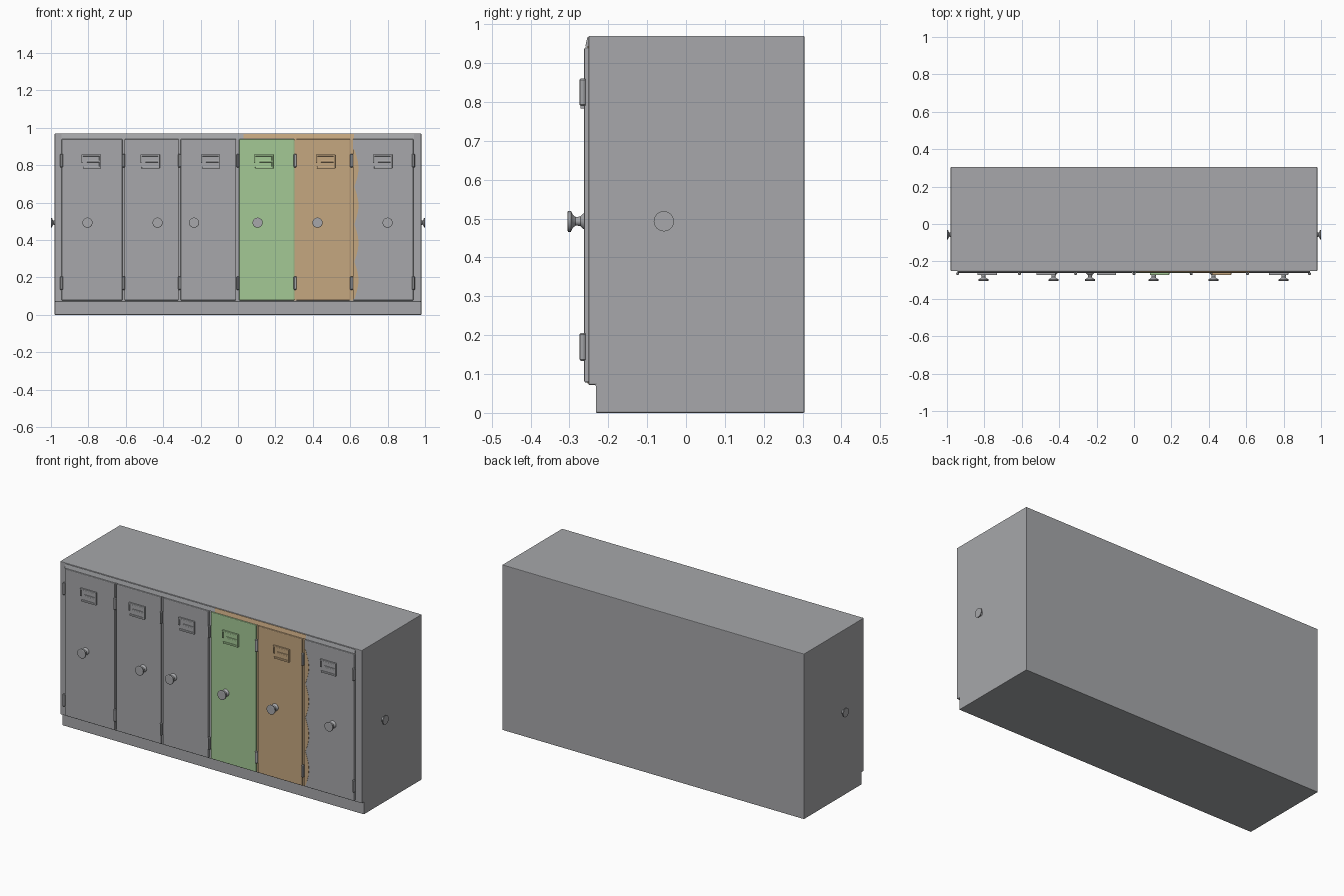
import bpy, bmesh, math
from mathutils import Matrix, Vector

if "Cube" in bpy.data.objects:
    bpy.data.objects.remove(bpy.data.objects["Cube"])


def material(name, rgb):
    m = bpy.data.materials.new(name)
    m.diffuse_color = (*rgb, 1)
    m.use_nodes = True
    m.node_tree.nodes["Principled BSDF"].inputs["Base Color"].default_value = m.diffuse_color
    return m


GREY = material("locker grey", (0.385, 0.39, 0.405))
GREEN = material("pale green", (0.37, 0.58, 0.30))
ORANGE = material("tan orange", (0.56, 0.385, 0.215))


def finish(bm, name, mat, bevel=0, smooth=False):
    bmesh.ops.recalc_face_normals(bm, faces=bm.faces)
    mesh = bpy.data.meshes.new(name)
    bm.to_mesh(mesh)
    bm.free()
    mesh.materials.append(mat)
    ob = bpy.data.objects.new(name, mesh)
    bpy.context.collection.objects.link(ob)
    if bevel:
        mod = ob.modifiers.new("bevel", 'BEVEL')
        mod.width, mod.segments = bevel, 2
    if smooth:
        bpy.ops.object.select_all(action='DESELECT')
        ob.select_set(True)
        bpy.context.view_layer.objects.active = ob
        bpy.ops.object.shade_smooth_by_angle()
    return ob


def add_box(bm, x0, x1, y0, y1, z0, z1):
    m = Matrix.Translation(((x0 + x1) / 2, (y0 + y1) / 2, (z0 + z1) / 2)) \
        @ Matrix.Diagonal((x1 - x0, y1 - y0, z1 - z0, 1))
    bmesh.ops.create_cube(bm, size=1, matrix=m)


def box(name, mat, *size, bevel=0):
    bm = bmesh.new()
    add_box(bm, *size)
    return finish(bm, name, mat, bevel)


def prism(name, mat, pts, direction, bevel=0):
    bm = bmesh.new()
    face = bm.faces.new([bm.verts.new(p) for p in pts])
    ext = bmesh.ops.extrude_face_region(bm, geom=[face])
    new = [v for v in ext["geom"] if isinstance(v, bmesh.types.BMVert)]
    bmesh.ops.translate(bm, verts=new, vec=direction)
    return finish(bm, name, mat, bevel)


def lathe(name, profile, place, sides=24):
    # Profile holds (radius, height) pairs turned about local z
    bm = bmesh.new()
    rings = []
    for r, h in profile:
        rings.append([bm.verts.new(place @ Vector((r * math.cos(2 * math.pi * i / sides),
                                                   r * math.sin(2 * math.pi * i / sides), h)))
                      for i in range(sides)])
    for a, b in zip(rings, rings[1:]):
        for i in range(sides):
            j = (i + 1) % sides
            bm.faces.new((a[i], a[j], b[j], b[i]))
    bm.faces.new(rings[0])
    bm.faces.new(rings[-1])
    return finish(bm, name, GREY, smooth=True)


# Cabinet with a recessed plinth at the front
side = [(-0.232, 0), (0.305, 0), (0.305, 0.97), (-0.251, 0.97), (-0.251, 0.072), (-0.232, 0.072)]
prism("cabinet", GREY, [(-0.98, y, z) for y, z in side], (1.96, 0, 0), bevel=0.003)

# Doors: left edge, right edge, knob x, label x, colour
FRONT = -0.262
doors = [(-0.943, -0.618, -0.805, -0.785, GREY),
         (-0.607, -0.317, -0.43, -0.47, GREY),
         (-0.307, -0.010, -0.235, -0.147, GREY),
         (0.006, 0.302, 0.105, 0.137, GREEN),
         (0.310, 0.600, 0.425, 0.468, ORANGE),
         (0.614, 0.938, 0.80, 0.773, GREY)]
knob_profile = [(0.021, 0), (0.019, 0.004), (0.012, 0.010), (0.011, 0.022),
                (0.017, 0.029), (0.027, 0.034), (0.027, 0.041), (0.024, 0.043)]

for n, (x0, x1, kx, lx, mat) in enumerate(doors, 1):
    box(f"door_{n}", mat, x0, x1, FRONT, -0.245, 0.078, 0.94, bevel=0.004)
    lathe(f"door_knob_{n}", knob_profile,
          Matrix.Translation((kx, FRONT, 0.493)) @ Matrix.Rotation(math.pi / 2, 4, 'X'))
    # Raised name holder: rim bars around a shallow recess, with a vent lip
    bm = bmesh.new()
    for a, b, lo, hi in ((-0.052, 0.050, 0.848, 0.858), (-0.052, -0.043, 0.812, 0.858),
                         (-0.025, 0.052, 0.816, 0.826), (0.043, 0.052, 0.783, 0.858),
                         (-0.045, 0.052, 0.783, 0.793)):
        add_box(bm, lx + a, lx + b, FRONT - 0.010, FRONT + 0.001, lo, hi)
    finish(bm, f"name_holder_{n}", mat, bevel=0.002)
    box(f"name_plate_{n}", mat, lx - 0.045, lx + 0.046, FRONT - 0.005, FRONT + 0.001, 0.79, 0.85)

# Hinge barrels beside the doors
hinge_profile = [(0.005, -0.036), (0.008, -0.032), (0.008, 0.032), (0.005, 0.036)]
for n, x in enumerate((-0.943, -0.612, -0.312, 0.0, 0.306, 0.607, 0.938), 1):
    for level, z in (("lower", 0.17), ("upper", 0.825)):
        lathe(f"{level}_hinge_{n}", hinge_profile, Matrix.Translation((x, -0.266, z)), 12)

# Top lip over the doors, sloping back to the cabinet top
lip = [(-0.250, 0.966), (-0.254, 0.966), (-0.259, 0.943), (-0.250, 0.943)]
for name, mat, a, b in (("left_lip", GREY, -0.945, 0.03), ("painted_lip", ORANGE, 0.03, 0.62),
                        ("right_lip", GREY, 0.62, 0.94)):
    prism(name, mat, [(a, y, z) for y, z in lip], (b - a, 0, 0))

# Paint overlap on the last door, with a wavy edge, and in the gap beside it
N = 40
edge = []
for i in range(N + 1):
    t = i / N
    edge.append((0.622 + 0.022 * abs(math.sin(t * math.pi * 4)), FRONT - 0.001, 0.085 + 0.80 * t))
prism("wavy_paint", ORANGE, [(0.615, FRONT - 0.001, 0.085)] + edge +
      [(0.615, FRONT - 0.001, 0.885)], (0, 0.002, 0))
box("gap_paint", ORANGE, 0.30, 0.615, -0.253, -0.250, 0.076, 0.943)

# Small flared knobs on both ends
end_profile = [(0.014, -0.002), (0.010, 0.006), (0.016, 0.011), (0.026, 0.015), (0.026, 0.020)]
for name, s in (("left", -1), ("right", 1)):
    lathe(f"{name}_end_knob", end_profile,
          Matrix.Translation((0.98 * s, -0.057, 0.493)) @ Matrix.Rotation(s * math.pi / 2, 4, 'Y'))
